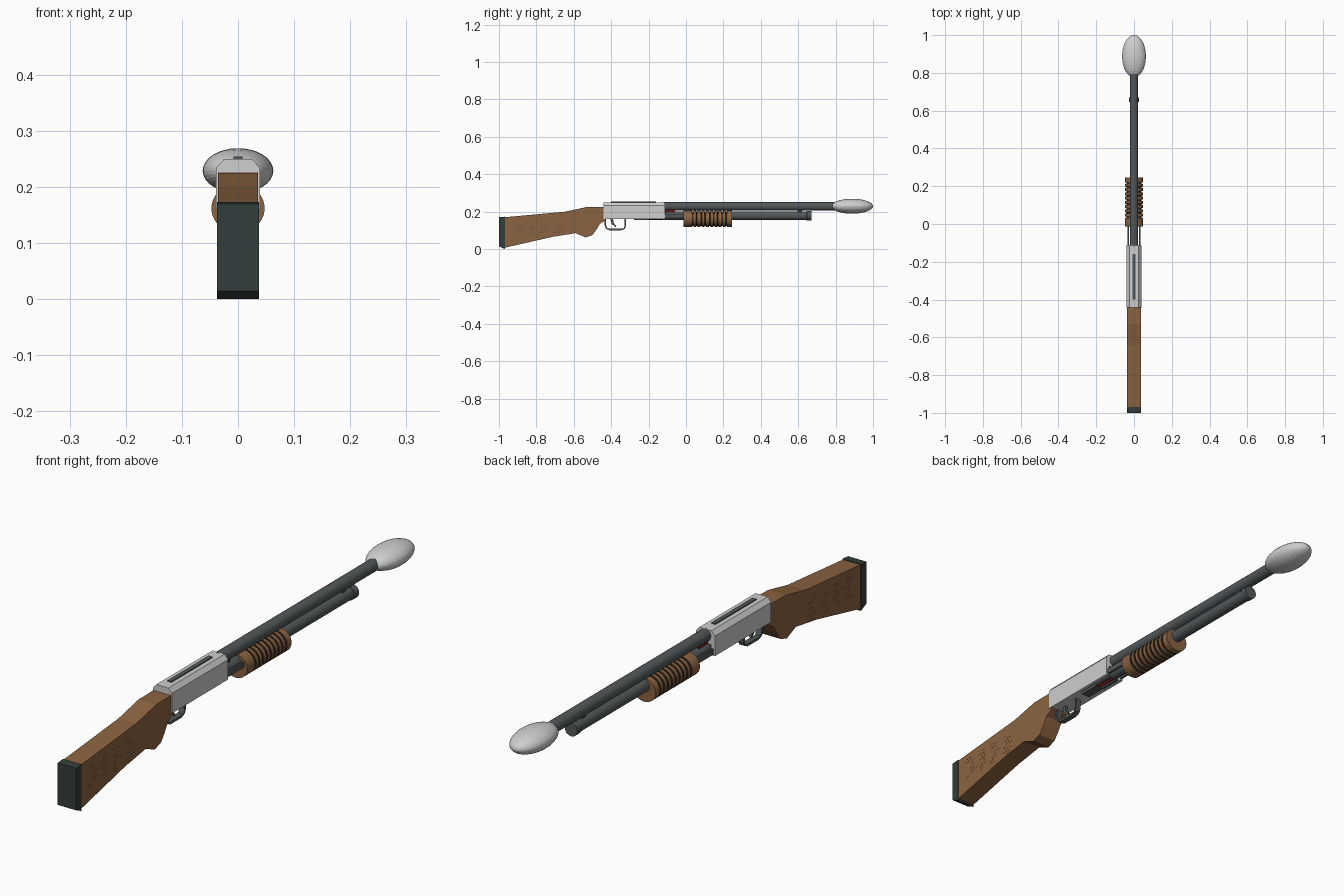
import bpy, bmesh, math, random
from mathutils import Matrix, Vector

if "Cube" in bpy.data.objects:
    bpy.data.objects.remove(bpy.data.objects["Cube"], do_unlink=True)


def material(name, rgb):
    m = bpy.data.materials.new(name)
    m.use_nodes = True
    m.diffuse_color = (*rgb, 1)
    m.node_tree.nodes["Principled BSDF"].inputs["Base Color"].default_value = (*rgb, 1)
    return m


SILVER = material("light grey", (0.62, 0.62, 0.62))
WOOD = material("brown wood", (0.26, 0.127, 0.054))
GRAIN = material("dark brown grain", (0.15, 0.07, 0.03))
STEEL = material("dark steel", (0.085, 0.098, 0.103))
RUBBER = material("black green rubber", (0.034, 0.048, 0.045))
GROOVE = material("near black groove", (0.03, 0.02, 0.014))
RED = material("dark red", (0.22, 0.015, 0.012))


def finish(name, bm, *mats):
    bmesh.ops.recalc_face_normals(bm, faces=bm.faces)
    me = bpy.data.meshes.new(name)
    bm.to_mesh(me)
    bm.free()
    ob = bpy.data.objects.new(name, me)
    bpy.context.collection.objects.link(ob)
    for m in mats:
        me.materials.append(m)
    return ob


def add_box(bm, x, y, z):
    """Box from (min, max) pairs."""
    spans = (x, y, z)
    size = [b - a for a, b in spans]
    mid = Vector([(a + b) / 2 for a, b in spans])
    bmesh.ops.create_cube(bm, size=1, matrix=Matrix.Translation(mid) @ Matrix.Diagonal((*size, 1)))


def box(name, x, y, z, mat):
    bm = bmesh.new()
    add_box(bm, x, y, z)
    return finish(name, bm, mat)


def prism(name, profile, half, mat):
    """Side profile (y, z) extruded across x."""
    bm = bmesh.new()
    face = bm.faces.new([bm.verts.new((-half, y, z)) for y, z in profile])
    ext = bmesh.ops.extrude_face_region(bm, geom=[face])
    verts = [v for v in ext["geom"] if isinstance(v, bmesh.types.BMVert)]
    bmesh.ops.translate(bm, vec=(2 * half, 0, 0), verts=verts)
    return finish(name, bm, mat)


def lathe(name, profile, z, mats, sides=24, squash=1.0, rule=None):
    """Profile (y, radius) turned about an axis along y at height z."""
    bm = bmesh.new()
    rings = []
    for y, r in profile:
        angles = [2 * math.pi * (i + 0.5) / sides for i in range(sides)]
        rings.append([bm.verts.new((r * math.cos(a), y, z + squash * r * math.sin(a))) for a in angles])
    for k in range(len(rings) - 1):
        for i in range(sides):
            j = (i + 1) % sides
            f = bm.faces.new((rings[k][i], rings[k][j], rings[k + 1][j], rings[k + 1][i]))
            f.material_index = rule(k) if rule else 0
    bm.faces.new(rings[0])
    bm.faces.new(rings[-1])
    return finish(name, bm, *mats)


# Stock and butt pad
prism("stock", [(-0.97, 0.17), (-0.645, 0.2), (-0.58, 0.214), (-0.53, 0.225), (-0.43, 0.226),
                (-0.43, 0.153), (-0.46, 0.135), (-0.478, 0.105), (-0.5, 0.075), (-0.537, 0.062),
                (-0.59, 0.085), (-0.71, 0.066), (-0.97, 0.007)], 0.036, WOOD)
prism("butt_pad", [(-1, 0.17), (-0.968, 0.173), (-0.968, 0.0), (-1, 0.015)], 0.0375, RUBBER)

# Short grain marks on both sides of the stock
random.seed(4)
bm = bmesh.new()
for row in range(8):
    for col in range(4):
        y = -0.93 + col * 0.07 + random.uniform(0, 0.03)
        z = 0.075 + row * 0.011
        length = random.uniform(0.02, 0.045)
        for side in (-1, 1):
            x = sorted((side * 0.0355, side * 0.0364))
            add_box(bm, x, (y, y + length), (z, z + 0.0013))
finish("stock_grain", bm, GRAIN)

# Receiver: chamfered block with an open loading port below
section = [(0.039, 0.16), (0.039, 0.234), (0.025, 0.25)]
section += [(-x, z) for x, z in reversed(section)]
bm = bmesh.new()
face = bm.faces.new([bm.verts.new((x, -0.442, z)) for x, z in section])
ext = bmesh.ops.extrude_face_region(bm, geom=[face])
bmesh.ops.translate(bm, vec=(0, 0.329, 0),
                    verts=[v for v in ext["geom"] if isinstance(v, bmesh.types.BMVert)])
receiver = finish("receiver", bm, SILVER)
cutter = box("port_cutter", (-0.026, 0.026), (-0.28, -0.1), (0.1, 0.2), SILVER)
cutter.hide_render = True
cutter.hide_viewport = True
cut = receiver.modifiers.new("loading_port", "BOOLEAN")
cut.operation = "DIFFERENCE"
cut.solver = "EXACT"
cut.object = cutter

box("port_lining", (-0.0255, 0.0255), (-0.279, -0.116), (0.172, 0.199), STEEL)
box("carrier_plate", (-0.018, 0.018), (-0.279, -0.2), (0.156, 0.175), STEEL)
for side, name in ((-1, "right"), (1, "left")):
    xs = sorted((side * 0.012, side * 0.021))
    box(name + "_carrier_arm", xs, (-0.2, -0.116), (0.157, 0.175), STEEL)
lathe("loaded_cartridge", [(-0.2, 0.011), (-0.12, 0.011)], 0.167, [RED], 16)
box("top_rail", (-0.008, 0.008), (-0.4, -0.16), (0.248, 0.254), STEEL)

# Trigger and its guard
outer = [(-0.436, 0.165), (-0.436, 0.13), (-0.428, 0.108), (-0.41, 0.1), (-0.345, 0.1),
         (-0.326, 0.109), (-0.32, 0.125), (-0.32, 0.165)]
inner = [(y + (0.008 if y < -0.38 else -0.008), max(z, 0.109) if z < 0.11 else z) for y, z in outer]
prism("trigger_guard", outer + inner[::-1], 0.011, STEEL)
prism("trigger", [(-0.405, 0.165), (-0.39, 0.165), (-0.387, 0.14), (-0.372, 0.12),
                  (-0.378, 0.117), (-0.398, 0.136)], 0.005, STEEL)

# Barrel, magazine tube and the band joining them
lathe("barrel", [(-0.12, 0.0225), (0.8, 0.0225)], 0.228, [STEEL])
lathe("magazine_tube", [(-0.118, 0.0225), (0.645, 0.0225), (0.646, 0.0255), (0.671, 0.0255)],
      0.178, [STEEL])
box("barrel_band", (-0.008, 0.008), (0.597, 0.62), (0.19, 0.215), STEEL)
box("red_strip", (-0.01, 0.01), (-0.113, -0.06), (0.198, 0.208), RED)

# Pump grip with dark grooves, and its action bars
profile = [(-0.014, 0.0475)]
for i in range(9):
    y = 0.032 + i * 0.0225
    profile += [(y, 0.0475), (y + 0.001, 0.041), (y + 0.007, 0.041), (y + 0.008, 0.0475)]
profile.append((0.245, 0.0475))
lathe("pump_grip", profile, 0.162, [WOOD, GROOVE], 32, 0.92, lambda k: int(k % 4 in (1, 2, 3)))
for side, name in ((-1, "right"), (1, "left")):
    xs = sorted((side * 0.027, side * 0.034))
    box(name + "_action_bar", xs, (-0.13, 0.0), (0.165, 0.185), STEEL)

# Egg-shaped muzzle tip
bm = bmesh.new()
bmesh.ops.create_uvsphere(bm, u_segments=32, v_segments=16, radius=1)
bmesh.ops.rotate(bm, matrix=Matrix.Rotation(math.pi / 2, 3, "X"), verts=bm.verts)
bmesh.ops.scale(bm, vec=(0.063, 0.112, 0.04), verts=bm.verts)
bmesh.ops.translate(bm, vec=(0, 0.888, 0.229), verts=bm.verts)
finish("muzzle_tip", bm, SILVER)
